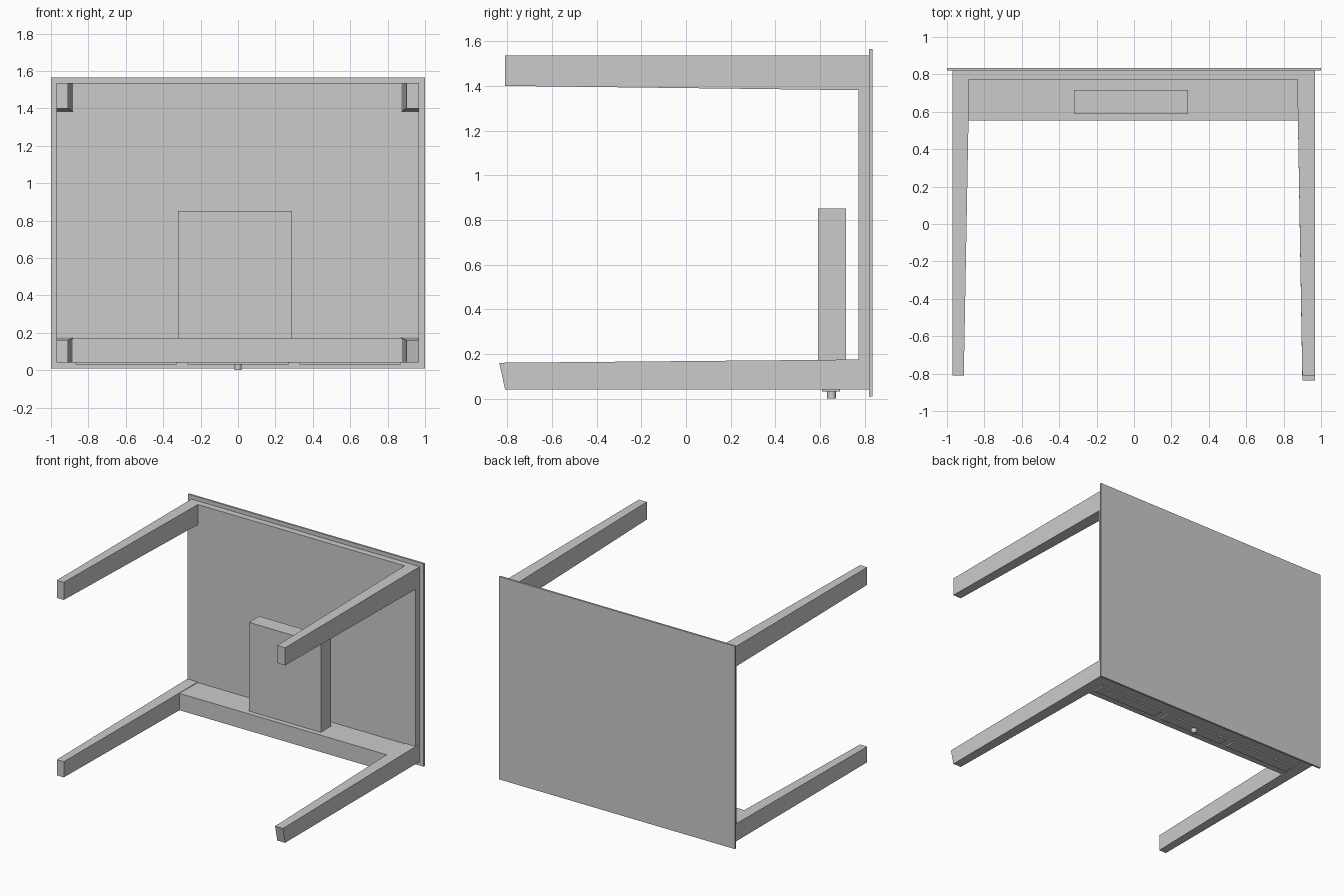
import bpy, bmesh
from math import radians

if "Cube" in bpy.data.objects:
    bpy.data.objects.remove(bpy.data.objects["Cube"])


def make(name, verts, faces):
    mesh = bpy.data.meshes.new(name)
    mesh.from_pydata(verts, [], faces)
    bm = bmesh.new()
    bm.from_mesh(mesh)
    bmesh.ops.recalc_face_normals(bm, faces=bm.faces)
    bm.to_mesh(mesh)
    bm.free()
    obj = bpy.data.objects.new(name, mesh)
    bpy.context.collection.objects.link(obj)
    return obj


FACES = [(0, 1, 2, 3), (4, 5, 6, 7), (0, 1, 5, 4), (1, 2, 6, 5), (2, 3, 7, 6), (3, 0, 4, 7)]


def ring(x, y, z):
    return [(x[0], y, z[0]), (x[1], y, z[0]), (x[1], y, z[1]), (x[0], y, z[1])]


def box(name, x, y, z):
    return make(name, ring(x, y[0], z) + ring(x, y[1], z), FACES)


# Table lying on its front edge: top panel and the frame under it
box("table_top", (-1, 1), (0.82, 0.835), (0.01, 1.565))
box("under_frame", (-0.97, 0.965), (0.772, 0.82), (0.04, 1.535))

# Deep drawer rail along the lower side
box("drawer_rail", (-0.969, 0.964), (0.553, 0.82), (0.041, 0.17))

# Tapered legs: outer faces straight, inner faces sloped
for side, outer, tip_x, root_x in (("left", -0.97, -0.91, -0.88), ("right", 0.967, 0.90, 0.872)):
    for level, base, tip_z, root_z in (("upper", 1.535, 1.40, 1.38), ("lower", 0.04, 0.16, 0.175)):
        verts = ring((outer, tip_x), -0.81, (base, tip_z)) + ring((outer, root_x), 0.82, (base, root_z))
        # One leg has a slanted foot
        if (side, level) == ("right", "lower"):
            for i in (2, 3):
                verts[i] = (verts[i][0], -0.836, verts[i][2])
        make(f"{level}_{side}_leg", verts, FACES)

# Drawer box standing behind the rail
box("drawer_box", (-0.32, 0.288), (0.592, 0.716), (0.10, 0.85))

# Raised drawer panels
for i, x in enumerate((-0.6, 0, 0.6)):
    box(f"drawer_panel_{i + 1}", (x - 0.27, x + 0.27), (0.61, 0.69), (0.031, 0.06))

# Drawer knob
bpy.ops.mesh.primitive_cylinder_add(vertices=12, radius=0.02, depth=0.05, location=(0, 0.652, 0.025))
bpy.context.object.name = "drawer_knob"
bpy.ops.object.shade_smooth_by_angle(angle=radians(35))
